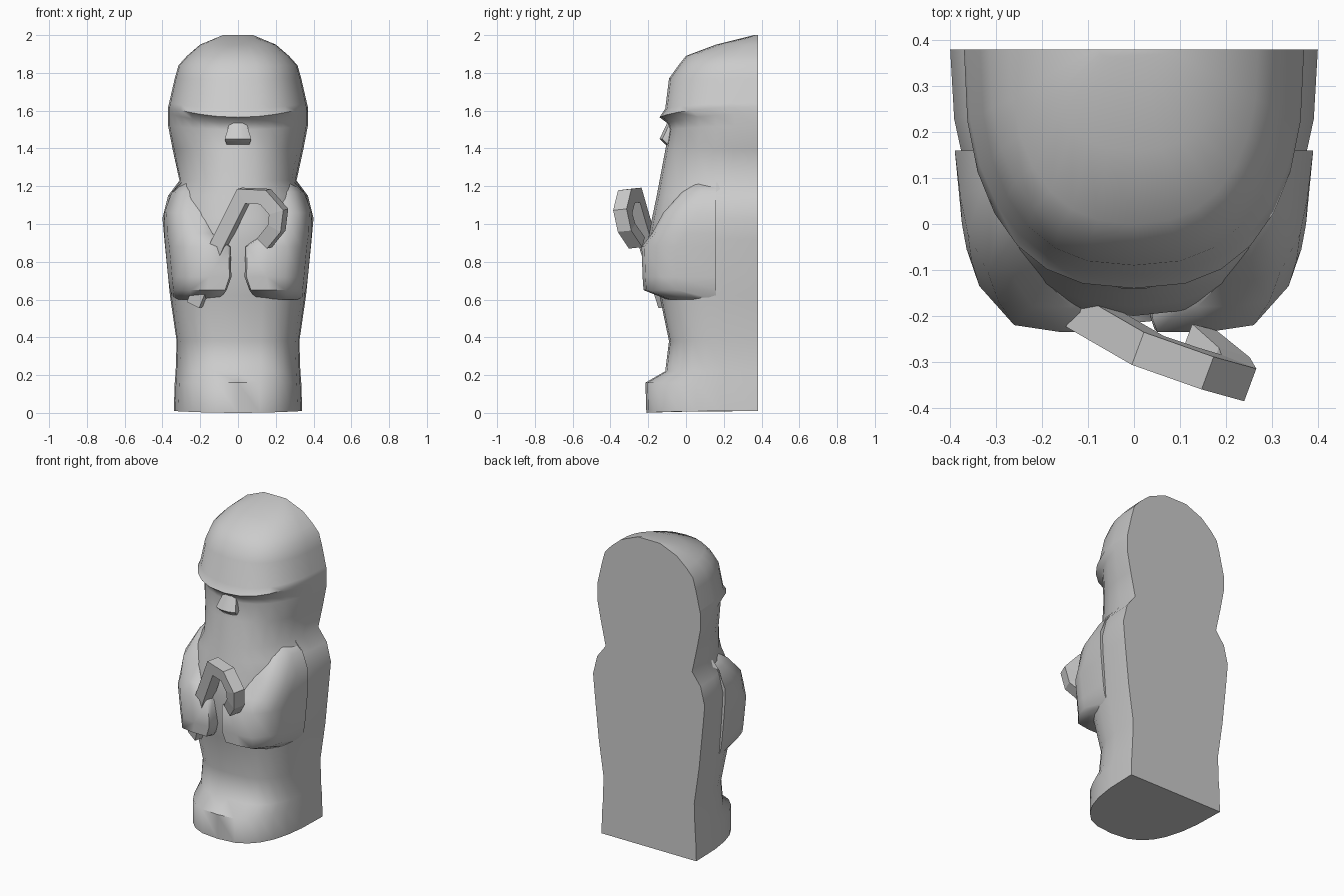
import bpy, math
from mathutils import Vector

if "Cube" in bpy.data.objects:
    bpy.data.objects.remove(bpy.data.objects["Cube"])

BACK = 0.38


def loft(name, rings, angle=55, smooth=True):
    """Skin a stack of equal-length rings and cap both ends."""
    n = len(rings[0])
    verts = [p for r in rings for p in r]
    faces = []
    for k in range(len(rings) - 1):
        for i in range(n):
            j = (i + 1) % n
            faces.append((k*n + i, k*n + j, (k+1)*n + j, (k+1)*n + i))
    faces.append(tuple(reversed(range(n))))
    faces.append(tuple(range((len(rings) - 1)*n, len(rings)*n)))
    me = bpy.data.meshes.new(name)
    me.from_pydata(verts, [], faces)
    ob = bpy.data.objects.new(name, me)
    bpy.context.collection.objects.link(ob)
    bpy.ops.object.select_all(action='DESELECT')
    ob.select_set(True)
    bpy.context.view_layer.objects.active = ob
    bpy.ops.object.mode_set(mode='EDIT')
    bpy.ops.mesh.select_all(action='SELECT')
    bpy.ops.mesh.normals_make_consistent(inside=False)
    bpy.ops.object.mode_set(mode='OBJECT')
    if smooth:
        bpy.ops.object.shade_smooth_by_angle(angle=math.radians(angle))
    return ob


def d_ring(z, w, front, power, lift=0.0, steps=14):
    """Flat-backed, round-fronted section; lift raises its sides."""
    ring = []
    for i in range(steps + 1):
        t = math.pi * i / steps
        c, s = math.cos(t), max(math.sin(t), 0)
        x = math.copysign(abs(c) ** (2/power), c)
        y = BACK - (BACK - front) * s ** (2/power)
        ring.append((w*x, y, z + lift*x*x))
    return ring


# Robe, beard and hood: height, half width, front y, squareness, side lift
body = [
    (0.00, 0.34, -0.21, 2.8, 0.01),
    (0.16, 0.335, -0.215, 2.8, 0),
    (0.22, 0.33, -0.11, 3.0, 0),
    (0.38, 0.325, -0.09, 3.0, 0),
    (0.62, 0.36, -0.14, 3.0, 0),
    (0.92, 0.39, -0.20, 2.4, 0),
    (1.03, 0.40, -0.18, 2.3, 0),
    (1.15, 0.37, -0.155, 2.3, 0),
    (1.23, 0.31, -0.14, 2.4, 0),
    (1.39, 0.345, -0.11, 2.2, 0),
    (1.50, 0.37, -0.09, 2.2, 0.02),
    (1.535, 0.37, -0.10, 2.2, 0.05),
    (1.565, 0.37, -0.14, 2.5, 0.055),
    (1.61, 0.365, -0.11, 2.5, 0.03),
    (1.77, 0.335, -0.09, 2.5, 0),
    (1.84, 0.315, -0.04, 2.5, 0),
    (1.89, 0.27, 0.00, 2.4, 0),
    (1.95, 0.20, 0.16, 2.4, 0),
    (2.00, 0.08, 0.36, 2.2, 0),
]
loft("robed_body", [d_ring(*r) for r in body], 60)

# Nose under the brow
nose = [(1.535, 0.045, -0.10), (1.45, 0.07, -0.14), (1.42, 0.06, -0.11)]
loft("nose", [[(-w, -0.04, z), (-w, f + 0.015, z), (-w*0.4, f, z),
               (w*0.4, f, z), (w, f + 0.015, z), (w, -0.04, z)]
              for z, w, f in nose])

# Sleeves with folded hands: height, outer x, inner x, front y
sleeve = [
    (0.60, 0.34, 0.10, -0.10),
    (0.65, 0.36, 0.06, -0.225),
    (0.72, 0.37, 0.035, -0.23),
    (0.88, 0.385, 0.04, -0.235),
    (0.95, 0.39, 0.13, -0.18),
    (1.06, 0.39, 0.19, -0.12),
    (1.17, 0.35, 0.20, -0.02),
    (1.22, 0.30, 0.21, 0.05),
]
for side, label in ((1, "right"), (-1, "left")):
    rings = []
    for z, o, i, f in sleeve:
        d = o - i
        rings.append([(side*x, y, z) for x, y in (
            (o, 0.16), (o - 0.06*d, f + 0.18), (o - 0.14*d, f + 0.10),
            (o - 0.36*d, f + 0.015), (o - 0.65*d, f),
            (i + 0.03*d, f), (i, f + 0.03), (i, 0.16))])
    loft(label + "_sleeve", rings, 60)

# Hooked staff: square bar mitred along a tilted path
path = [Vector(p) for p in (
    (-0.225, -0.10, 0.575), (-0.10, -0.20, 0.89), (0.03, -0.275, 1.15),
    (0.145, -0.315, 1.145), (0.215, -0.335, 1.065), (0.205, -0.315, 0.98),
    (0.14, -0.26, 0.90))]
normal = (path[2] - path[1]).cross(path[4] - path[2]).normalized()
rings = []
for k, p in enumerate(path):
    a = (p - path[max(k-1, 0)]).normalized()
    b = (path[min(k+1, len(path)-1)] - p).normalized()
    side = normal.cross(a + b).normalized()
    ref = normal.cross(b if b.length else a).normalized()
    side *= 0.038 / max(side.dot(ref), 0.5)
    depth = normal * 0.038
    rings.append([tuple(p + side*u + depth*v)
                  for u, v in ((1, 1), (1, -1), (-1, -1), (-1, 1))])
loft("hooked_staff", rings, smooth=False)
